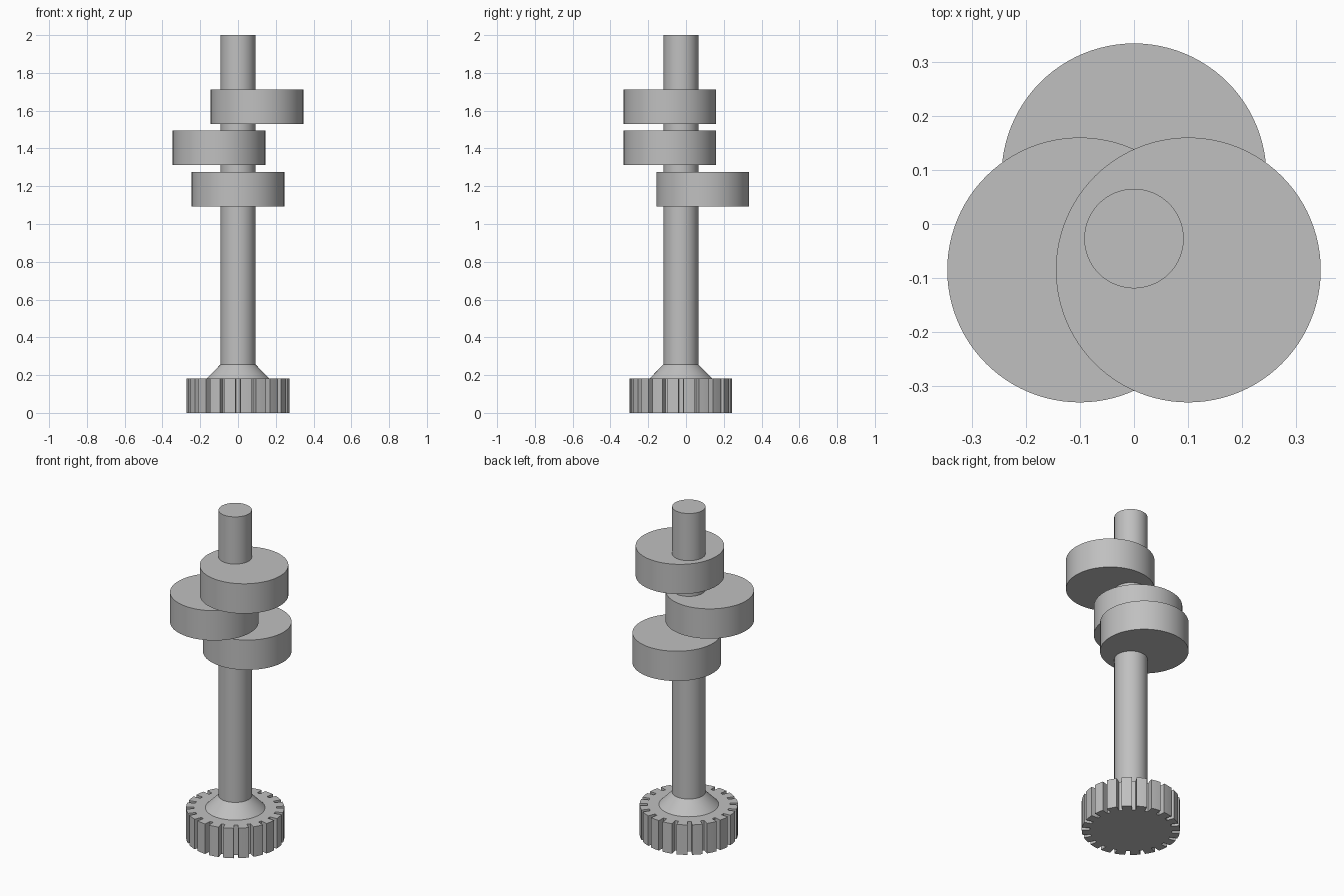
import bpy
import bmesh
from math import pi, radians, sin, cos
from mathutils import Vector

cube = bpy.data.objects.get("Cube")
if cube:
    bpy.data.objects.remove(cube, do_unlink=True)

AXIS = Vector((0, -0.027, 0))

steel = bpy.data.materials.new("plain grey metal")
steel.use_nodes = True
GREY = (0.527, 0.527, 0.527, 1)
steel.diffuse_color = GREY
steel.node_tree.nodes["Principled BSDF"].inputs["Base Color"].default_value = GREY


def finish(obj, name):
    obj.name = name
    obj.data.name = name
    obj.data.materials.append(steel)
    bpy.ops.object.select_all(action="DESELECT")
    obj.select_set(True)
    bpy.context.view_layer.objects.active = obj
    bpy.ops.object.shade_smooth_by_angle(angle=radians(25))
    return obj


def round_part(name, bottom, top, r_bottom, r_top, offset=Vector((0, 0, 0))):
    """Upright cylinder or cone frustum between two heights."""
    centre = AXIS + offset + Vector((0, 0, (bottom + top) / 2))
    bpy.ops.mesh.primitive_cone_add(vertices=96, radius1=r_bottom, radius2=r_top,
                                    depth=top - bottom, location=centre)
    return finish(bpy.context.object, name)


def gear(name, teeth, tip, root, slot, height):
    """Spur gear with wide teeth and narrow slots; one slot faces the front."""
    bm = bmesh.new()
    outline = []
    pitch = 2 * pi / teeth
    half_tip, half_root = slot / tip / 2, slot / root / 2 * 0.8
    for i in range(teeth):
        a = -pi / 2 + i * pitch
        # slot floor, then the tooth tip up to the next slot
        for r, angle in ((root, a - half_root), (root, a + half_root),
                         (tip, a + half_tip), (tip, a + pitch / 2),
                         (tip, a + pitch - half_tip)):
            outline.append(bm.verts.new((r * cos(angle), r * sin(angle), 0)))
    base = bm.faces.new(outline)
    raised = bmesh.ops.extrude_face_region(bm, geom=[base], use_keep_orig=True)
    moved = [v for v in raised["geom"] if isinstance(v, bmesh.types.BMVert)]
    bmesh.ops.translate(bm, verts=moved, vec=(0, 0, height))
    bmesh.ops.recalc_face_normals(bm, faces=bm.faces[:])
    mesh = bpy.data.meshes.new(name)
    bm.to_mesh(mesh)
    bm.free()
    obj = bpy.data.objects.new(name, mesh)
    obj.location = AXIS
    bpy.context.collection.objects.link(obj)
    return finish(obj, name)


# Drive gear with its sloped collar and the long shaft
gear("drive_gear", teeth=20, tip=0.272, root=0.228, slot=0.026, height=0.183)
round_part("collar", 0.183, 0.257, 0.165, 0.092)
round_part("shaft", 0.1, 2.0, 0.092, 0.092)

# Three eccentric discs, a third of a turn apart
for name, bottom, angle in (("lower_cam", 1.093, 90),
                            ("middle_cam", 1.312, 210),
                            ("upper_cam", 1.53, 330)):
    a = radians(angle)
    offset = Vector((cos(a), sin(a), 0)) * 0.116
    round_part(name, bottom, bottom + 0.182, 0.245, 0.245, offset)
